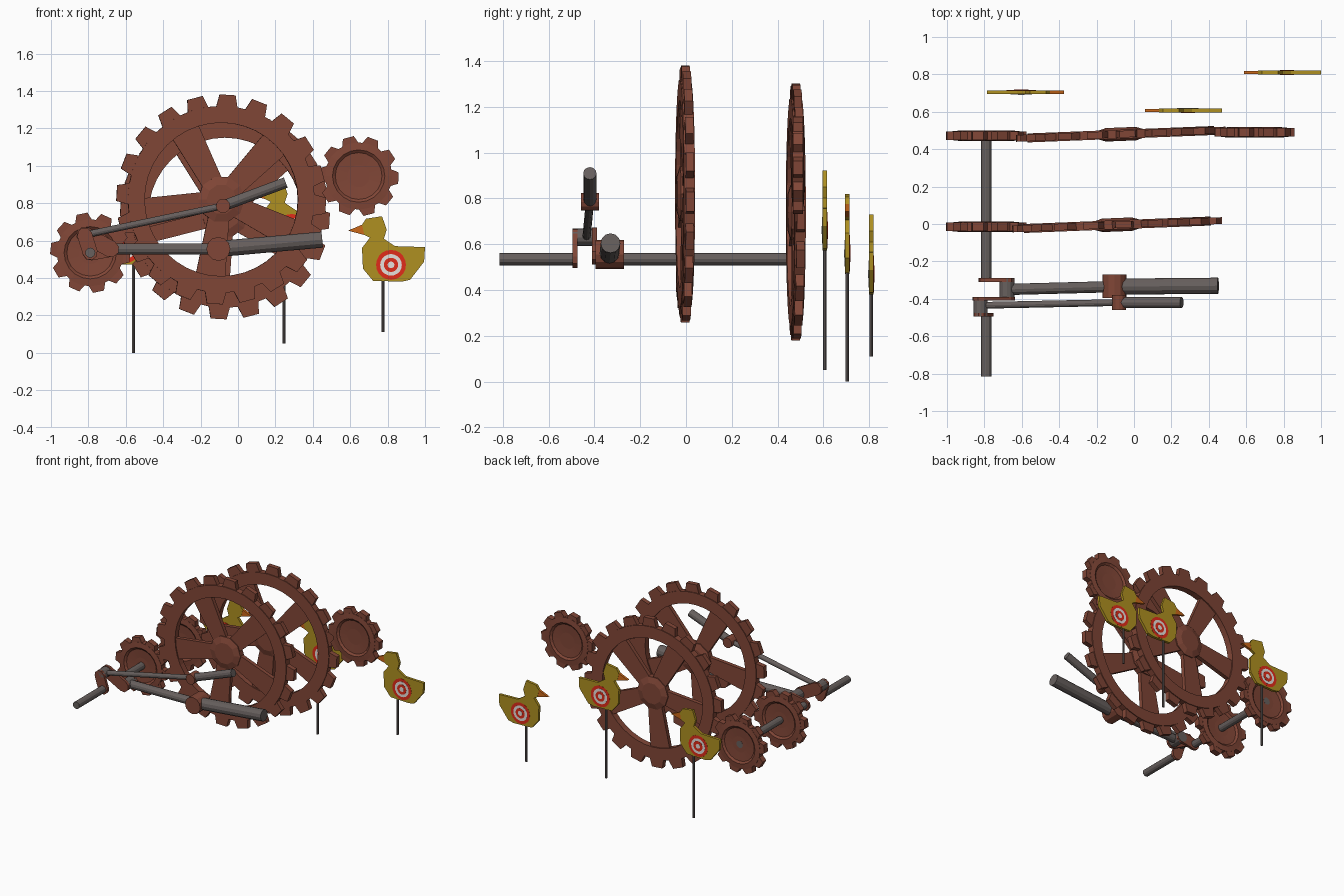
import bpy, bmesh
from math import sin, cos, pi, radians
from mathutils import Vector, Matrix

if "Cube" in bpy.data.objects:
    bpy.data.objects.remove(bpy.data.objects["Cube"])


def material(name, rgb):
    m = bpy.data.materials.new(name)
    m.use_nodes = True
    m.diffuse_color = (*rgb, 1)
    bsdf = m.node_tree.nodes["Principled BSDF"]
    bsdf.inputs["Base Color"].default_value = (*rgb, 1)
    bsdf.inputs["Roughness"].default_value = 0.8
    return m


RUST = material("rust brown", (0.22, 0.062, 0.038))
STEEL = material("dark steel", (0.135, 0.115, 0.11))
YELLOW = material("duck yellow", (0.43, 0.28, 0.015))
ORANGE = material("beak orange", (0.6, 0.14, 0.01))
RED = material("target red", (0.75, 0.025, 0.01))
WHITE = material("target white", (0.8, 0.75, 0.72))


def finish(name, bm, mat, loc=(0, 0, 0), turn=0):
    bmesh.ops.recalc_face_normals(bm, faces=bm.faces)
    mesh = bpy.data.meshes.new(name)
    bm.to_mesh(mesh)
    bm.free()
    mesh.materials.append(mat)
    ob = bpy.data.objects.new(name, mesh)
    ob.location = loc
    ob.rotation_euler.z = turn
    bpy.context.collection.objects.link(ob)
    return ob


def lathe(bm, profile, sides, closed=False, phase=0):
    """Turn (radius, y) points around the y axis; cap the ends unless closed."""
    loops = []
    for r, y in profile:
        angles = [phase + 2 * pi * i / sides for i in range(sides)]
        loops.append([bm.verts.new((r * cos(a), y, r * sin(a))) for a in angles])
    pairs = list(zip(loops, loops[1:]))
    if closed:
        pairs.append((loops[-1], loops[0]))
    else:
        bm.faces.new(loops[0])
        bm.faces.new(loops[-1])
    for a, b in pairs:
        for i in range(sides):
            j = (i + 1) % sides
            bm.faces.new((a[i], a[j], b[j], b[i]))


def wedge(bm, angle, r0, r1, w0, w1, depth):
    """Tapered box pointing outward from the gear centre."""
    ret = bmesh.ops.create_cube(bm, size=1)
    for v in ret["verts"]:
        outer = v.co.x > 0
        x = r1 if outer else r0
        z = v.co.z * (w1 if outer else w0)
        v.co = (x * cos(angle) - z * sin(angle), v.co.y * depth,
                x * sin(angle) + z * cos(angle))


def teeth(bm, count, phase, r0, r1, w0, w1, depth):
    for i in range(count):
        wedge(bm, radians(phase) + 2 * pi * i / count, r0, r1, w0, w1, depth)


def big_gear(name, loc):
    bm = bmesh.new()
    h = 0.024
    lathe(bm, [(0.5, -h), (0.41, -h), (0.41, h), (0.5, h)], 40, closed=True)
    teeth(bm, 20, 86.5, 0.48, 0.56, 0.12, 0.085, 0.036)
    teeth(bm, 5, 118, 0.08, 0.425, 0.11, 0.16, 0.03)
    lathe(bm, [(0.08, -0.036), (0.125, -0.022), (0.125, 0.022), (0.08, 0.036)], 10)
    return finish(name, bm, RUST, loc, 0.04)


def small_gear(name, loc, phase):
    bm = bmesh.new()
    h = 0.028
    side = [(0.06, 0.012), (0.125, 0.016), (0.14, h), (0.18, h * 0.85)]
    profile = [(r, -y) for r, y in side] + side[::-1]
    lathe(bm, profile, 20)
    teeth(bm, 10, phase, 0.165, 0.213, 0.095, 0.06, 0.044)
    return finish(name, bm, RUST, loc)


def rod(name, start, end, r, mat=STEEL, sides=12):
    a, b = Vector(start), Vector(end)
    bm = bmesh.new()
    bmesh.ops.create_cone(bm, cap_ends=True, segments=sides, radius1=r,
                          radius2=r, depth=(b - a).length)
    q = (b - a).to_track_quat("Z", "Y").to_matrix().to_4x4()
    bm.transform(Matrix.Translation((a + b) / 2) @ q)
    return finish(name, bm, mat)


def cross_pin(name, x, z, y0, y1, r, mat, sides=12):
    return rod(name, (x, y0, z), (x, y1, z), r, mat, sides)


def prism(name, points, depth, mat, loc, flip=1):
    bm = bmesh.new()
    face = bm.faces.new([bm.verts.new((flip * u, -depth / 2, v)) for u, v in points])
    new = bmesh.ops.extrude_face_region(bm, geom=[face])["geom"]
    moved = [g for g in new if isinstance(g, bmesh.types.BMVert)]
    bmesh.ops.translate(bm, verts=moved, vec=(0, depth, 0))
    return finish(name, bm, mat, loc)


# Gears
big_gear("front_big_gear", (-0.09, -0.004, 0.82))
big_gear("back_big_gear", (-0.07, 0.48, 0.74))
small_gear("front_small_gear", (-0.79, -0.015, 0.535), 102)
small_gear("back_small_gear", (-0.79, 0.472, 0.535), 102)
small_gear("right_small_gear", (0.645, 0.49, 0.945), 105)

# Crankshaft: two axle pieces joined by webs and offset pins
AXLE, PIN_A, PIN_B = (-0.79, 0.535), (-0.82, 0.63), (-0.68, 0.555)
cross_pin("front_axle", *AXLE, -0.815, -0.48, 0.027, STEEL)
cross_pin("back_axle", *AXLE, -0.30, 0.485, 0.027, STEEL)
cross_pin("upper_crank_pin", *PIN_A, -0.495, -0.40, 0.038, STEEL)
cross_pin("lower_crank_pin", *PIN_B, -0.395, -0.29, 0.04, STEEL)


def web(name, p, q, y, r):
    """Flat link with rounded ends between two shaft centres."""
    d = Vector((q[0] - p[0], q[1] - p[1])).normalized()
    n = Vector((-d.y, d.x))
    pts = []
    for centre, s in ((Vector(p), -1), (Vector(q), 1)):
        for i in range(5):
            a = pi * i / 4
            pts.append(centre + r * s * (d * sin(a) + n * cos(a)))
    prism(name, pts, 0.02, RUST, (0, y, 0))


web("front_crank_web", AXLE, PIN_A, -0.485, 0.04)
web("middle_crank_web", PIN_A, PIN_B, -0.40, 0.045)
web("back_crank_web", PIN_B, AXLE, -0.30, 0.042)

# Connecting rods with pivots and plungers
cross_pin("upper_pivot", -0.08, 0.785, -0.46, -0.38, 0.038, RUST)
rod("upper_thin_rod", (-0.82, -0.435, 0.63), (-0.08, -0.42, 0.785), 0.018)
rod("upper_plunger", (-0.08, -0.42, 0.785), (0.255, -0.42, 0.91), 0.029)
cross_pin("lower_pivot", -0.105, 0.555, -0.395, -0.27, 0.064, RUST)
rod("lower_thin_rod", (-0.68, -0.35, 0.555), (-0.105, -0.335, 0.555), 0.03)
rod("lower_plunger", (-0.105, -0.335, 0.555), (0.45, -0.33, 0.605), 0.043)

# Duck targets: body outline relative to the pole and the belly
BODY = [(-.10, .25), (-.112, .305), (-.09, .337), (-.005, .35), (.02, .278),
        (.005, .23), (.065, .19), (.225, .185), (.22, .107), (.145, .01),
        (.10, 0), (-.053, .005), (-.107, .07), (-.112, .18), (-.07, .235)]
BEAK = [(-.187, .273), (-.112, .305), (-.10, .25)]
RINGS = [(0.08, RED), (0.058, WHITE), (0.038, RED), (0.018, WHITE)]


def duck(name, x, y, z, foot, flip):
    prism(name + "_body", BODY, 0.02, YELLOW, (x, y, z), flip)
    prism(name + "_beak", BEAK, 0.018, ORANGE, (x, y, z), flip)
    rod(name + "_pole", (x, y, foot), (x, y, z + 0.03), 0.008, STEEL, 8)
    for i, (r, mat) in enumerate(RINGS):
        half = 0.011 + 0.001 * i
        for face, s in (("front", -1), ("back", 1)):
            cross_pin(f"{name}_{face}_ring_{i + 1}", x + flip * 0.043, z + 0.09,
                      y + s * 0.009, y + s * half, r, mat, 20)


duck("right_duck", 0.775, 0.81, 0.38, 0.11, 1)
duck("middle_duck", 0.245, 0.607, 0.572, 0.05, 1)
duck("left_duck", -0.56, 0.705, 0.47, 0.0, -1)
